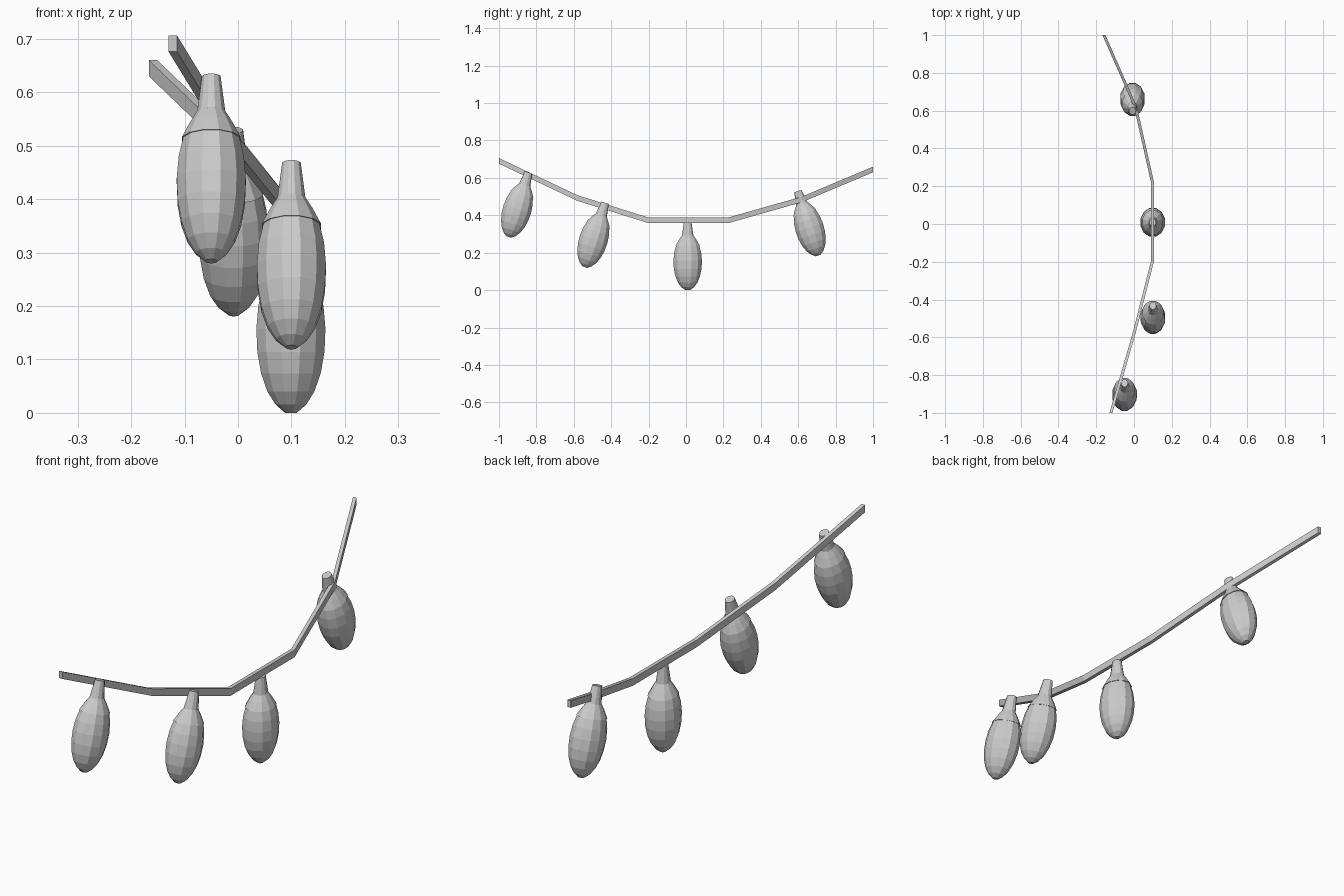
import bpy, bmesh
from math import sin, cos, pi, sqrt, radians

if "Cube" in bpy.data.objects:
    bpy.data.objects.remove(bpy.data.objects["Cube"])


def finish(name, bm):
    bmesh.ops.recalc_face_normals(bm, faces=bm.faces)
    mesh = bpy.data.meshes.new(name)
    bm.to_mesh(mesh)
    bm.free()
    obj = bpy.data.objects.new(name, mesh)
    bpy.context.collection.objects.link(obj)
    return obj


def loft(name, rings):
    """Join closed rings of points with quads and cap both ends."""
    bm = bmesh.new()
    loops = [[bm.verts.new(p) for p in ring] for ring in rings]
    n = len(rings[0])
    for a, b in zip(loops, loops[1:]):
        for i in range(n):
            j = (i + 1) % n
            bm.faces.new((a[i], a[j], b[j], b[i]))
    bm.faces.new(loops[0])
    bm.faces.new(loops[-1])
    return finish(name, bm)


# Sagging cable: rectangular section along a bent path
path = [(-0.122, -1, 0.691), (0.0, -0.58, 0.492), (0.097, -0.2, 0.373),
        (0.097, 0.225, 0.373), (0.008, 0.62, 0.485), (-0.159, 1, 0.645)]
W, H = 0.008, 0.015
loft("cable", [[(x + sx * W, y, z + sz * H)
                for sx, sz in ((-1, -1), (1, -1), (1, 1), (-1, 1))]
               for x, y, z in path])

# Bulb profile (radius, height below socket top): oval glass, flared neck
LENGTH, SIDES, HALF, RADIUS = 0.361, 12, 0.15, 0.067
profile = []
for k in range(8):
    a = -pi / 2 + 0.17 + k * 0.29
    profile.append((RADIUS * cos(a), HALF + HALF * sin(a) - LENGTH))
profile[0] = (profile[0][0], -LENGTH)
profile += [(0.057, 0.238 - LENGTH), (0.041, 0.269 - LENGTH),
            (0.027, 0.292 - LENGTH), (0.018, 0.0)]


def bulb(name, top, tilt):
    rings = []
    for r, z in profile:
        ring = []
        for i in range(SIDES):
            a = 2 * pi * (i + 0.5) / SIDES
            ring.append((r * cos(a), 1.18 * r * sin(a), z))
        rings.append(ring)
    obj = loft(name, rings)
    obj.location = top
    obj.rotation_euler.x = radians(tilt)


# Four hanging bulbs, outer ones splayed along the cable
bulb("bulb_1", (-0.05, -0.842, 0.629), -17)
bulb("bulb_2", (0.1, -0.432, 0.467), -17.5)
bulb("bulb_3", (0.099, 0.009, 0.361), 0)
bulb("bulb_4", (-0.008, 0.598, 0.529), 17.5)
